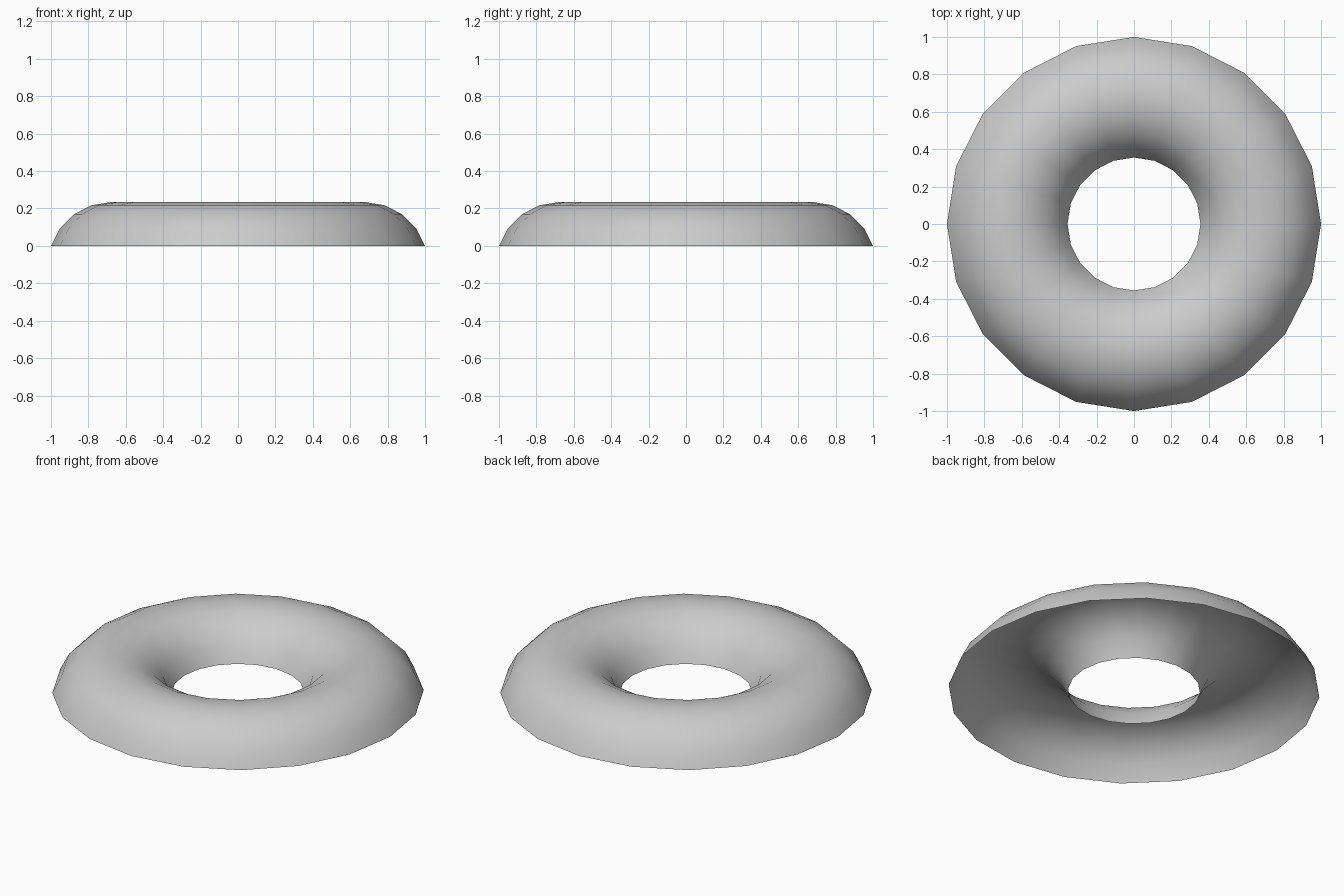
import bpy
import bmesh
from math import cos, sin, radians, tau

if "Cube" in bpy.data.objects:
    bpy.data.objects.remove(bpy.data.objects["Cube"])

SEGMENTS = 20                            # sides around the ring
MINOR = 1 / (2 + cos(radians(18)))       # tube radius, giving an outer radius of 1
MAJOR = 2 * MINOR                        # ring centre-line radius

# Arc of the tube above the cut, dropped so that its open rims rest on z = 0
drop = MINOR * sin(radians(18))
profile = [(MAJOR + MINOR * cos(radians(a)), MINOR * sin(radians(a)) - drop)
           for a in range(18, 163, 18)]

# Spin the arc into an open-bottomed ring shell
bm = bmesh.new()
rings = []
for i in range(SEGMENTS):
    t = tau * i / SEGMENTS
    rings.append([bm.verts.new((r * cos(t), r * sin(t), z)) for r, z in profile])
for i, a in enumerate(rings):
    b = rings[(i + 1) % SEGMENTS]
    for j in range(len(profile) - 1):
        bm.faces.new((a[j], b[j], b[j + 1], a[j + 1])).smooth = True

mesh = bpy.data.meshes.new("ring_shell")
bm.to_mesh(mesh)
bm.free()
bpy.context.collection.objects.link(bpy.data.objects.new("ring_shell", mesh))
